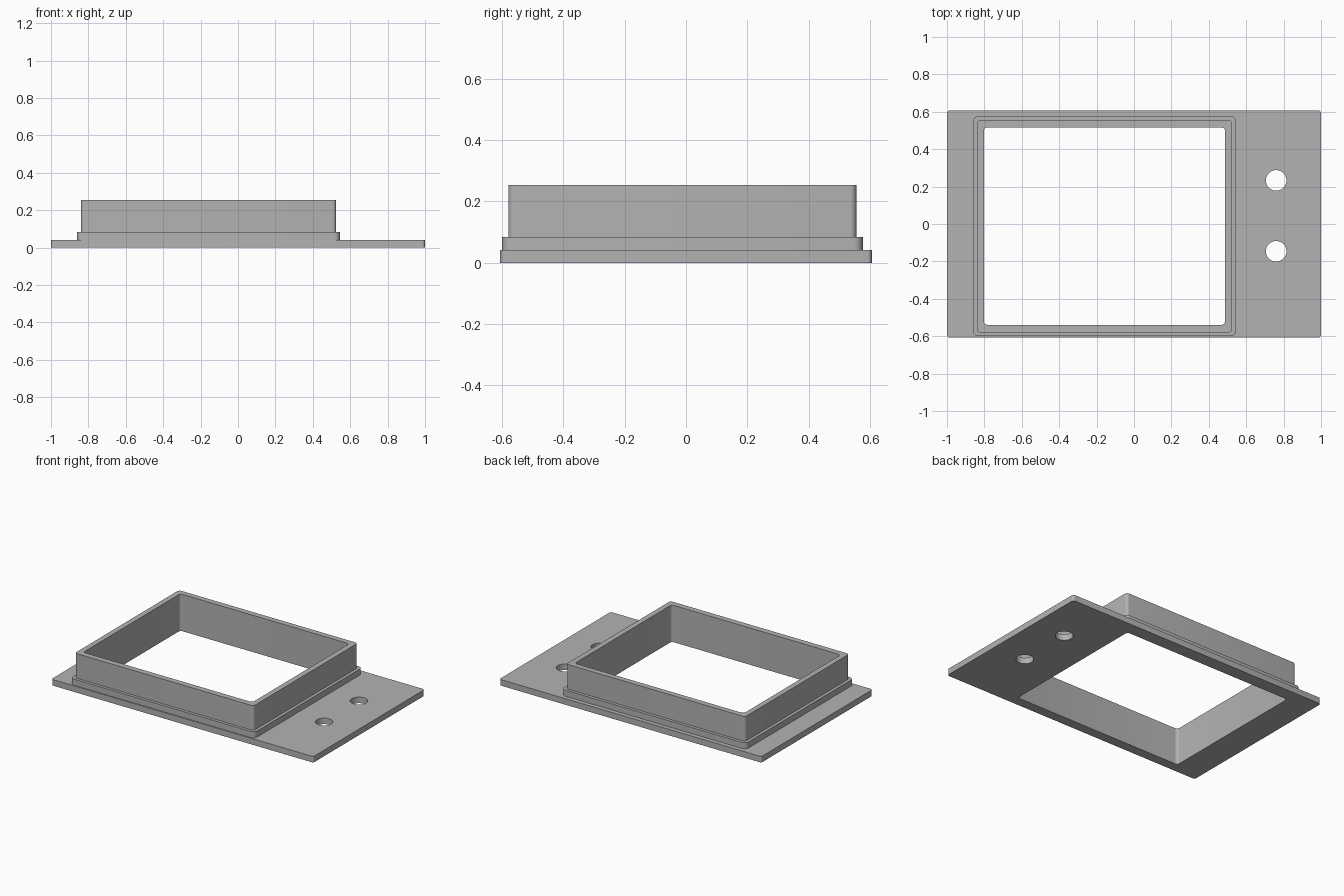
import bpy
import bmesh
import math

old = bpy.data.objects.get("Cube")
if old:
    bpy.data.objects.remove(old, do_unlink=True)

grey = bpy.data.materials.new("Plain grey")
grey.use_nodes = True
grey.diffuse_color = (0.45, 0.45, 0.45, 1)
grey.node_tree.nodes["Principled BSDF"].inputs["Base Color"].default_value = grey.diffuse_color


def rounded_rect(x0, x1, y0, y1, r, steps=6):
    """Outline of a rectangle with rounded corners."""
    corners = [(x1 - r, y1 - r), (x0 + r, y1 - r), (x0 + r, y0 + r), (x1 - r, y0 + r)]
    points = []
    for quarter, (cx, cy) in enumerate(corners):
        for i in range(steps + 1):
            a = (quarter + i / steps) * math.pi / 2
            points.append((cx + r * math.cos(a), cy + r * math.sin(a)))
    return points


def circle(cx, cy, r, n=40):
    return [(cx + r * math.cos(math.tau * i / n), cy + r * math.sin(math.tau * i / n))
            for i in range(n)]


def slab(name, outlines, z0, z1):
    """Solid slab from an outer outline followed by its holes."""
    bm = bmesh.new()
    edges = []
    for outline in outlines:
        verts = [bm.verts.new((x, y, z0)) for x, y in outline]
        edges += [bm.edges.new((v, verts[i - 1])) for i, v in enumerate(verts)]
    bmesh.ops.triangle_fill(bm, edges=edges, use_beauty=True, use_dissolve=False)
    top = bmesh.ops.extrude_face_region(bm, geom=bm.faces[:], use_keep_orig=True)["geom"]
    for v in top:
        if isinstance(v, bmesh.types.BMVert):
            v.co.z = z1
    bmesh.ops.recalc_face_normals(bm, faces=bm.faces[:])
    mesh = bpy.data.meshes.new(name)
    bm.to_mesh(mesh)
    bm.free()
    mesh.materials.append(grey)
    obj = bpy.data.objects.new(name, mesh)
    bpy.context.collection.objects.link(obj)
    bpy.ops.object.select_all(action="DESELECT")
    obj.select_set(True)
    bpy.context.view_layer.objects.active = obj
    bpy.ops.object.shade_smooth_by_angle(angle=math.radians(30))
    return obj


# Window running through all three layers
opening = rounded_rect(-0.803, 0.487, -0.539, 0.517, 0.02)

# Base plate with two screw holes
holes = [circle(0.76, y, 0.055) for y in (0.233, -0.146)]
slab("base_plate", [rounded_rect(-1, 1, -0.607, 0.607, 0.016), opening] + holes, 0, 0.042)

# Stepped ledge and upright wall around the window
slab("ledge", [rounded_rect(-0.861, 0.546, -0.6, 0.577, 0.03), opening], 0.042, 0.084)
slab("upright_wall", [rounded_rect(-0.84, 0.525, -0.58, 0.556, 0.02), opening], 0.084, 0.254)
